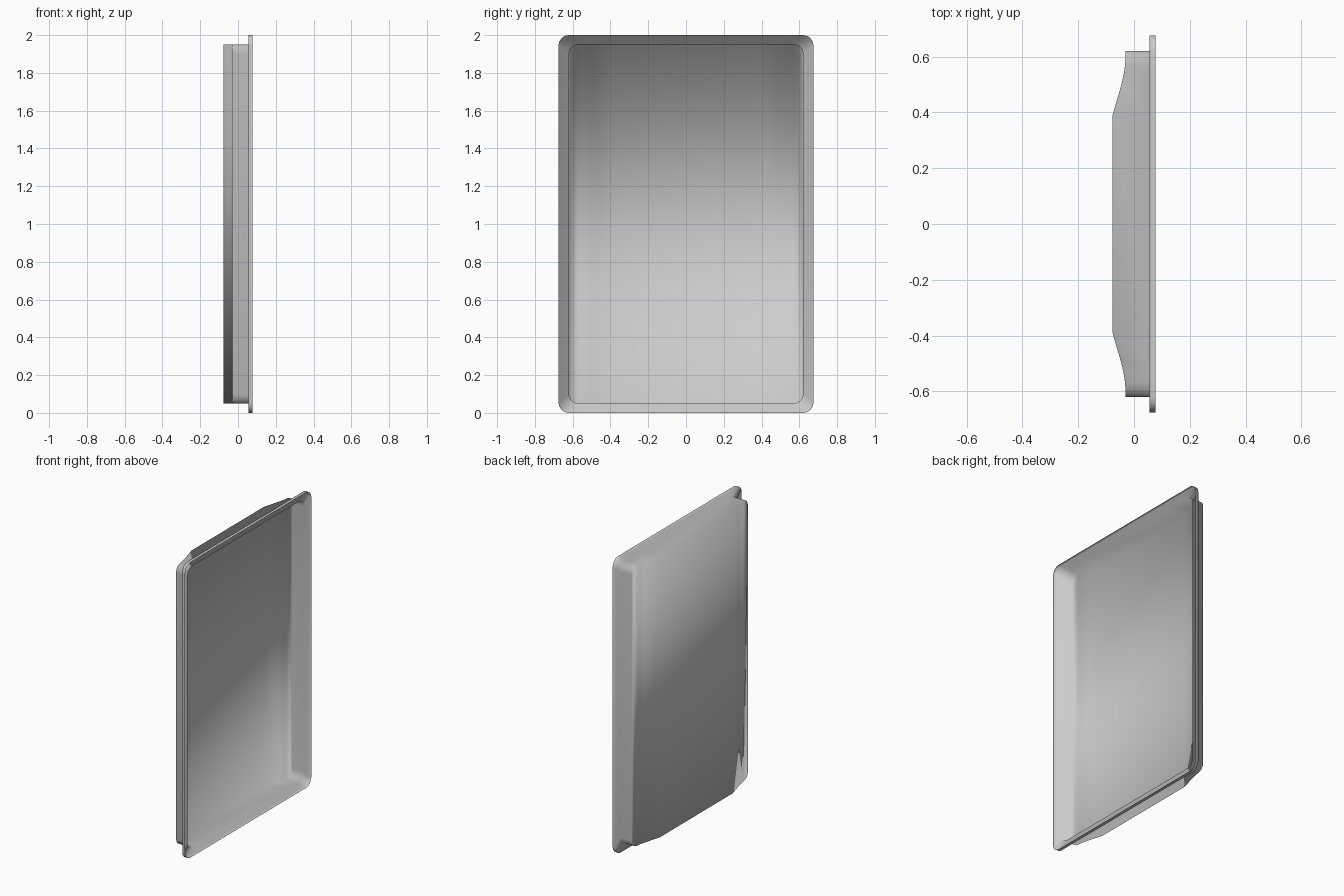
import bpy, bmesh, math

cube = bpy.data.objects.get("Cube")
if cube:
    bpy.data.objects.remove(cube, do_unlink=True)

grey = bpy.data.materials.new("plain grey")
grey.use_nodes = True
grey.diffuse_color = (0.6, 0.6, 0.6, 1)
grey.node_tree.nodes["Principled BSDF"].inputs["Base Color"].default_value = (0.6, 0.6, 0.6, 1)

# Half of the bulging back panel section: (y, x)
SECTION = [(0.39, -0.077), (0.50, -0.045), (0.54, -0.036), (0.58, -0.031), (0.62, -0.03)]
STEPS = 4


def depth(y):
    y = abs(y)
    if y <= SECTION[0][0]:
        return SECTION[0][1]
    for (y0, x0), (y1, x1) in zip(SECTION, SECTION[1:]):
        if y <= y1:
            return x0 + (x1 - x0) * (y - y0) / (y1 - y0)
    return SECTION[-1][1]


def half_outline(half_y, half_z, radius):
    """Top half of a rounded rectangle, from -y to +y, as (y, height above centre)."""
    corner = []
    for i in range(STEPS + 1):
        a = math.pi / 2 * i / STEPS
        corner.append((half_y - radius + radius * math.sin(a),
                       half_z - radius + radius * math.cos(a)))
    # Corner points run from the top edge round to the side
    right = [(y, half_z) for y, x in SECTION[:3]] + corner[::1]
    right = right[:3] + corner
    return [(-y, h) for y, h in reversed(right)] + right


bm = bmesh.new()


def ring(half_y, half_z, radius, x_of_y):
    top = half_outline(half_y, half_z, radius)
    upper = [bm.verts.new((x_of_y(y), y, 1 + h)) for y, h in top]
    lower = [bm.verts.new((x_of_y(y), y, 1 - h)) for y, h in top]
    return upper, lower


def loop(r):
    return r[0] + r[1][::-1]


# Pan: upturned lip, flat rim, side walls, then the bulging panel
rings = [ring(0.675, 1.0, 0.055, lambda y: 0.077),
         ring(0.675, 1.0, 0.055, lambda y: 0.055),
         ring(0.62, 0.95, 0.05, lambda y: 0.055),
         ring(0.62, 0.95, 0.05, depth)]
for a, b in zip(rings, rings[1:]):
    la, lb = loop(a), loop(b)
    for i in range(len(la)):
        j = (i + 1) % len(la)
        bm.faces.new((la[i], la[j], lb[j], lb[i]))

# Panel strips run from the lower edge to the upper edge
upper, lower = rings[-1]
for i in range(len(upper) - 1):
    bm.faces.new((upper[i], upper[i + 1], lower[i + 1], lower[i]))

bmesh.ops.recalc_face_normals(bm, faces=bm.faces[:])
for f in bm.faces:
    f.smooth = True
mesh = bpy.data.meshes.new("tray_panel")
bm.to_mesh(mesh)
bm.free()
mesh.materials.append(grey)
panel = bpy.data.objects.new("tray_panel", mesh)
bpy.context.collection.objects.link(panel)
